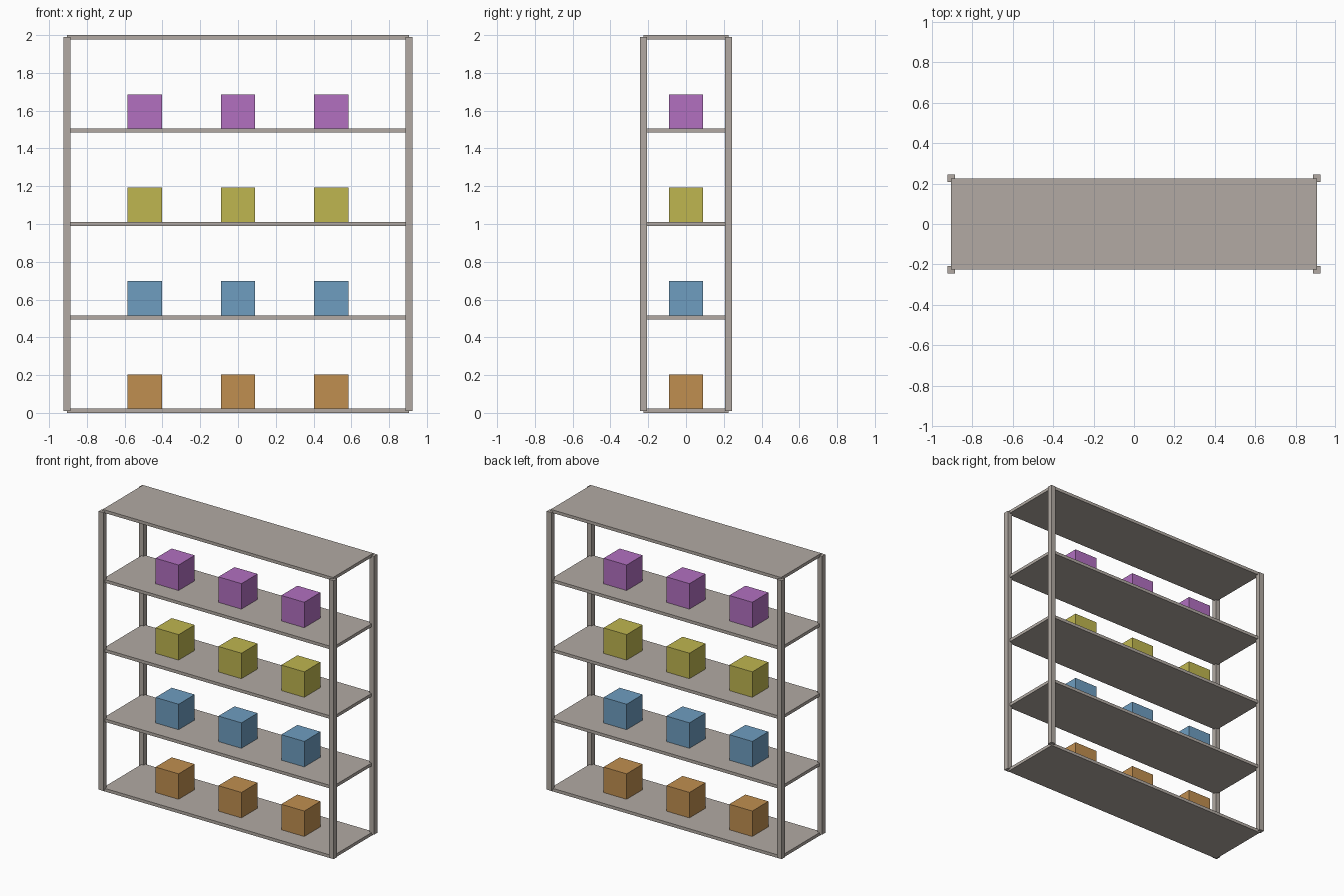
import bpy

default_cube = bpy.data.objects.get("Cube")
if default_cube:
    bpy.data.objects.remove(default_cube, do_unlink=True)


def srgb(r, g, b):
    """Convert 8-bit screen values to a linear colour."""
    def linear(c):
        c /= 255
        return c / 12.92 if c <= 0.04045 else ((c + 0.055) / 1.055) ** 2.4
    return (linear(r), linear(g), linear(b), 1)


def material(name, colour):
    mat = bpy.data.materials.new(name)
    mat.use_nodes = True
    mat.diffuse_color = colour
    mat.node_tree.nodes["Principled BSDF"].inputs["Base Color"].default_value = colour
    return mat


def box(name, size, centre, mat):
    bpy.ops.mesh.primitive_cube_add(size=1, location=centre)
    obj = bpy.context.object
    obj.name = name
    obj.scale = size
    bpy.ops.object.transform_apply(location=False, rotation=False, scale=True)
    obj.data.materials.append(mat)
    return obj


WIDTH, DEPTH, HEIGHT = 1.81, 0.452, 2.0
BOARD, POST, CRATE = 0.022, 0.037, 0.181
GAP = (HEIGHT - BOARD) / 4
CRATE_SPACING = 0.494

metal = material("warm grey", srgb(178, 170, 163))
crate_colours = [
    ("orange", material("orange", srgb(192, 143, 80))),
    ("blue", material("blue", srgb(110, 157, 192))),
    ("yellow", material("yellow", srgb(191, 182, 80))),
    ("purple", material("purple", srgb(178, 112, 192))),
]

# Shelf boards
for level in range(5):
    box(f"shelf_{level + 1}", (WIDTH, DEPTH, BOARD),
        (0, 0, BOARD / 2 + level * GAP), metal)

# Corner posts, running between the middles of the lowest and highest boards
for x, side in ((-1, "right"), (1, "left")):
    for y, end in ((-1, "front"), (1, "back")):
        box(f"{end}_{side}_post", (POST, POST, HEIGHT - BOARD),
            (x * WIDTH / 2, y * DEPTH / 2, HEIGHT / 2), metal)

# Three crates of one colour on each shelf below the top
for level, (colour, mat) in enumerate(crate_colours):
    for column, place in ((-1, "right"), (0, "middle"), (1, "left")):
        box(f"{colour}_crate_{place}", (CRATE, CRATE, CRATE),
            (column * CRATE_SPACING, 0, BOARD + level * GAP + CRATE / 2), mat)
